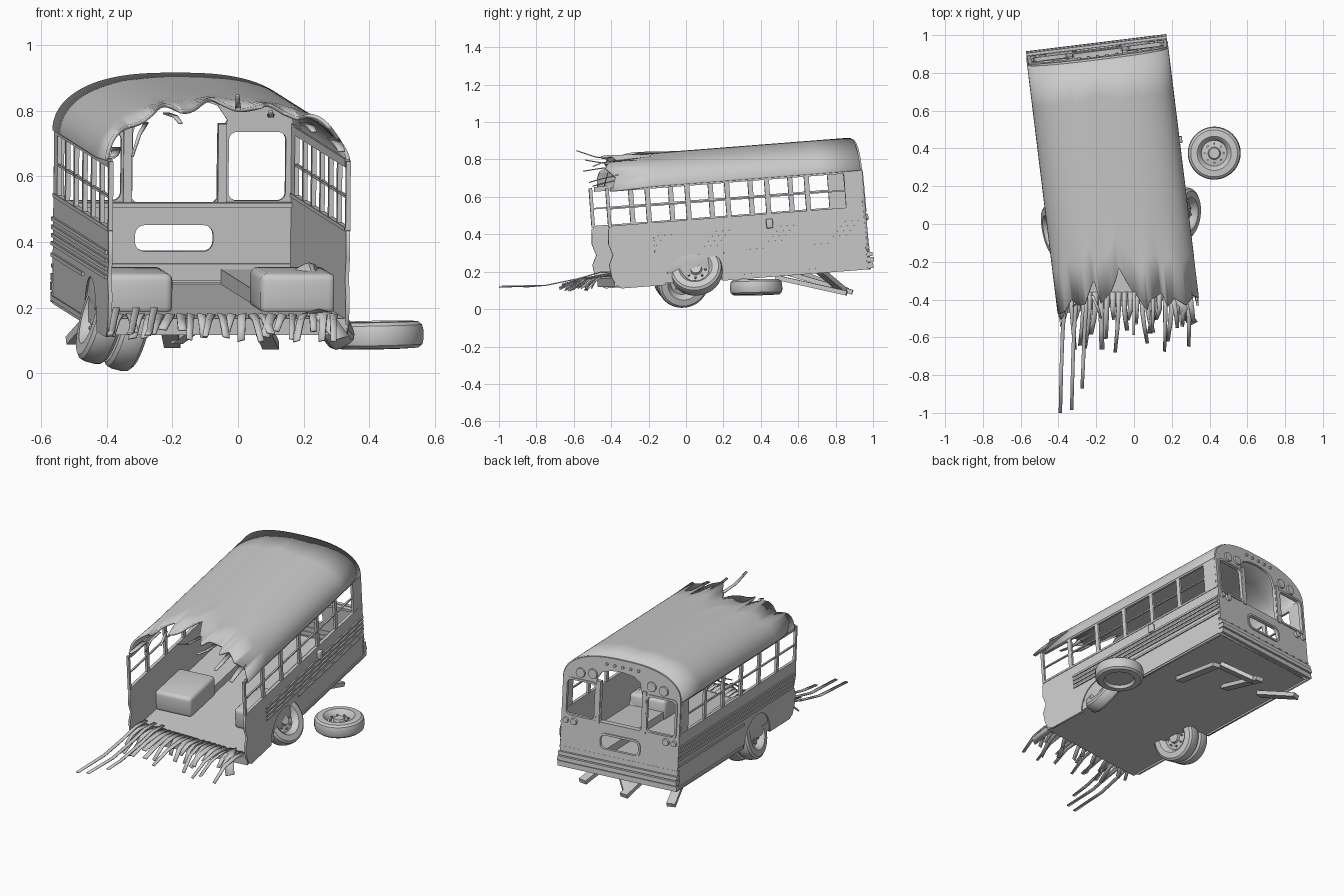
import bpy, bmesh, math, random
from mathutils import Matrix, Vector

if "Cube" in bpy.data.objects:
    bpy.data.objects.remove(bpy.data.objects["Cube"])

random.seed(4)
# tilted frame of the wreck: yaw, pitch, offset
BODY = (Matrix.Translation((-0.083, 0, 0)) @ Matrix.Rotation(math.radians(7), 4, 'Z')
        @ Matrix.Rotation(math.radians(4.4), 4, 'X'))
WORLD = Matrix.Identity(4)


def finish(name, me, mat, smooth=False):
    ob = bpy.data.objects.new(name, me)
    bpy.context.collection.objects.link(ob)
    ob.matrix_world = mat
    if smooth:
        bpy.context.view_layer.objects.active = ob
        bpy.ops.object.select_all(action='DESELECT')
        ob.select_set(True)
        bpy.ops.object.shade_smooth_by_angle(angle=math.radians(35))
    return ob


def from_bm(name, bm, mat, smooth=False):
    bmesh.ops.recalc_face_normals(bm, faces=bm.faces)
    me = bpy.data.meshes.new(name)
    bm.to_mesh(me)
    bm.free()
    return finish(name, me, mat, smooth)


def box(name, lo, hi, bevel=0, mat=BODY):
    bm = bmesh.new()
    lo, hi = Vector(lo), Vector(hi)
    bmesh.ops.create_cube(bm, size=1, matrix=Matrix.Translation((lo + hi) / 2) @ Matrix.Diagonal((*(hi - lo), 1)))
    if bevel:
        bmesh.ops.bevel(bm, geom=bm.edges[:], offset=bevel, segments=3, affect='EDGES', profile=0.5)
    return from_bm(name, bm, mat, bool(bevel))


def beam(name, a, b, w, t):
    a, b = Vector(a), Vector(b)
    m = Matrix.Translation((a + b) / 2) @ (b - a).to_track_quat('Y', 'Z').to_matrix().to_4x4()
    l = (b - a).length / 2
    return box(name, (-w / 2, -l, -t / 2), (w / 2, l, t / 2), mat=m)


def plate(name, loops, thick, mat):
    """Flat plate with holes from closed 2D outlines."""
    cu = bpy.data.curves.new(name, 'CURVE')
    cu.dimensions, cu.fill_mode, cu.extrude = '2D', 'BOTH', thick / 2
    for pts in loops:
        sp = cu.splines.new('POLY')
        sp.points.add(len(pts) - 1)
        for p, q in zip(sp.points, pts):
            p.co = (q[0], q[1], 0, 1)
        sp.use_cyclic_u = True
    tmp = bpy.data.objects.new(name + "_tmp", cu)
    bpy.context.collection.objects.link(tmp)
    dg = bpy.context.evaluated_depsgraph_get()
    me = bpy.data.meshes.new_from_object(tmp.evaluated_get(dg))
    bpy.data.objects.remove(tmp)
    return finish(name, me, BODY @ mat)


def rrect(x0, x1, y0, y1, r):
    pts = []
    for cx, cy, a0 in ((x1 - r, y1 - r, 0), (x0 + r, y1 - r, 90), (x0 + r, y0 + r, 180), (x1 - r, y0 + r, 270)):
        for k in range(6):
            a = math.radians(a0 + k * 18)
            pts.append((cx + r * math.cos(a), cy + r * math.sin(a)))
    return pts


def ribbon(name, pts, w0, w1, thick=0.006, side=(1, 0, 0)):
    bm, side, prev = bmesh.new(), Vector(side).normalized(), None
    for i, p in enumerate(pts):
        h = side * (w0 + (w1 - w0) * i / (len(pts) - 1)) / 2
        row = bm.verts.new(Vector(p) - h), bm.verts.new(Vector(p) + h)
        if prev:
            bm.faces.new((prev[0], prev[1], row[1], row[0]))
        prev = row
    ob = from_bm(name, bm, WORLD, True)
    ob.modifiers.new("thick", 'SOLIDIFY').thickness = thick
    return ob


def disc(name, mat, r, depth):
    bm = bmesh.new()
    bmesh.ops.create_cone(bm, cap_ends=True, segments=24, radius1=r, radius2=r * 0.85, depth=depth, matrix=mat)
    return from_bm(name, bm, BODY, True)


HW = 0.37
rear_v = lambda w: 0.96 - 0.03 * (w - 0.14)


def arch(t, hw=HW):
    c, s = math.cos(t), math.sin(t)
    return math.copysign(abs(c) ** 0.75, c) * hw, 0.67 + 0.17 * s ** 0.95


# roof shell with a torn front edge
JAG = [(-.40, -.48), (-.37, -.46), (-.33, -.40), (-.29, -.43), (-.26, -.42), (-.24, -.37), (-.20, -.29),
       (-.18, -.42), (-.12, -.36), (-.08, -.28), (-.05, -.19), (-.03, -.32), (.02, -.38), (.06, -.46),
       (.08, -.40), (.15, -.36), (.17, -.44), (.21, -.39), (.27, -.43), (.31, -.38), (.35, -.41)]


def torn(u):
    x = u - 0.035
    for (x0, y0), (x1, y1) in zip(JAG, JAG[1:]):
        if x <= x1:
            return y0 + (y1 - y0) * max(0, x - x0) / (x1 - x0) + 0.055 - 0.12 * u
    return JAG[-1][1] + 0.055 - 0.12 * u


bm, rows = bmesh.new(), []
NC, NL = 110, 6
for i in range(NC + 1):
    u, w = arch(math.pi * (1 - i / NC) if 0 < i < NC else (math.pi if i == 0 else 0))
    f, b = torn(u), rear_v(w) + 0.004
    rows.append([bm.verts.new((u, f + (b - f) * k / NL, w - (0.012 * math.sin(u * 40) if k == 0 else 0)))
                 for k in range(NL + 1)])
for a, b in zip(rows, rows[1:]):
    for k in range(NL):
        bm.faces.new((a[k], b[k], b[k + 1], a[k + 1]))
roof = from_bm("roof", bm, BODY, True)
md = roof.modifiers.new("thick", 'SOLIDIFY')
md.thickness, md.offset = 0.012, 0

# floor, raised side ledges and wheel housings
box("floor", (-0.365, -0.42, 0.15), (0.365, 0.95, 0.2))
for s in (-1, 1):
    e = sorted((s * 0.145, s * 0.365))
    box("ledge", (e[0], -0.05, 0.2), (e[1], 0.945, 0.245))
    box("wheel_housing", (e[0] - .01 * (s > 0), -0.14, 0.19), (e[1] + .01 * (s < 0), 0.16, 0.315), 0.022)

# side walls, window frames and rub rails
for s in (-1, 1):
    side = Matrix(((0, 0, 1, s * 0.364), (1, 0, 0, 0), (0, 1, 0, 0), (0, 0, 0, 1)))
    wheel_arch = [(0.01 + 0.155 * math.cos(a), 0.14 + 0.155 * math.sin(a))
                  for a in [math.pi * (1 - k / 14) for k in range(15)]]
    front = [(0.955, 0.14), (0.955, 0.475), (-0.41, 0.475), (-0.43, 0.46), (-0.435, 0.38), (-0.415, 0.32),
             (-0.44, 0.27), (-0.43, 0.2), (-0.41, 0.16), (-0.38, 0.14)]
    plate("side_wall", [front + wheel_arch], 0.012, side)
    x0, x1 = s * 0.364 - 0.007, s * 0.364 + 0.007
    for k in range(7):
        v = -0.42 + 0.215 * k
        wd = 0.009 if k == 0 else 0.013
        box("window_pillar", (x0, v - wd, 0.47), (x1, v + wd, 0.68))
    box("window_sash", (x0 + .002, -0.42, 0.566), (x1 - .002, 0.9, 0.574))
    box("window_sill", (x0 - .002, -0.42, 0.466), (x1 + .002, 0.955, 0.478))
    box("window_header", (x0, -0.4, 0.66), (x1, 0.95, 0.685))
    box("rear_corner_post", (x0, 0.88, 0.47), (x1, 0.945, 0.69))
    for w in (0.29, 0.325, 0.35, 0.375, 0.4):
        a = -0.19 if s > 0 else -0.4
        if w < 0.3:
            a = 0.18
        o = sorted((s * 0.366, s * 0.377))
        box("rub_rail", (o[0], a, w - 0.006), (o[1], 0.955, w + 0.006))
    o = sorted((s * 0.366, s * 0.374))
    box("lower_rail", (o[0], 0.18, 0.15), (o[1], 0.955, 0.165))
    if s > 0:
        box("side_latch", (0.366, 0.42, 0.4), (0.39, 0.455, 0.45), 0.006)

# rear wall with window openings
back = Matrix(((1, 0, 0, 0), (0, -0.03, -1, 0.96), (0, 1, 0, 0), (0, 0, 0, 1)))
outline = [(-0.37, 0.14), (0.37, 0.14)] + [arch(math.pi * k / 40 if k < 40 else math.pi) for k in range(41)]
door = [(-0.13, 0.46), (-0.12, 0.45), (0.12, 0.45), (0.13, 0.46), (0.13, 0.66), (0.16, 0.70), (0.13, 0.745),
        (0.07, 0.765), (0, 0.77), (-0.07, 0.76), (-0.11, 0.735), (-0.13, 0.66)]
letter = rrect(-0.12, 0.12, 0.3, 0.38, 0.03)
rear_windows = [rrect(min(s * .165, s * .34), max(s * .165, s * .34), 0.455, 0.665, 0.025) for s in (-1, 1)]
plate("rear_wall", [outline, door, letter] + rear_windows, 0.014, back)
frame_mat = back @ Matrix.Translation((0, 0, -0.006))
for s, win in zip((-1, 1), rear_windows):
    c = s * 0.2525
    plate("rear_window_frame", [win, rrect(c - .1, c + .1, 0.443, 0.677, 0.03)], 0.014, frame_mat)
plate("lower_window_frame", [letter, rrect(-.132, .132, 0.288, 0.392, 0.038)], 0.014, frame_mat)
box("rear_inner_sill", (-0.36, 0.92, 0.435), (0.36, 0.95, 0.45))

# door posts, bumper and lamps on the rear
for s in (-1, 1):
    o = sorted((s * 0.132, s * 0.158))
    box("door_post", (o[0], 0.935, 0.44), (o[1], 0.965, 0.69))
    for u, w, r in ((0.185, 0.725, 0.032), (0.262, 0.715, 0.032), (0.34, 0.42, 0.018), (0.29, 0.42, 0.022)):
        m = Matrix.Translation((s * u, rear_v(w) + 0.012, w)) @ Matrix.Rotation(math.radians(-90), 4, 'X')
        disc("rear_lamp", m, r, 0.02)
for w0, w1, d in ((0.145, 0.175, 0.02), (0.18, 0.205, 0.026), (0.21, 0.232, 0.02), (0.25, 0.262, 0.006)):
    box("rear_bumper", (-0.374, 0.945, w0), (0.374, 0.958 + d, w1))
for k in range(5):
    m = Matrix.Translation((-0.1 + 0.05 * k, 0.955, 0.80)) @ Matrix.Rotation(math.radians(-90), 4, 'X')
    disc("roof_marker", m, 0.009, 0.02)

# wheels: lathed tyre and rim, with bolts
TYRE = [(0, .028), (.028, .028), (.033, .014), (.068, .008), (.08, .034), (.09, .042), (.124, .04), (.136, .03),
        (.14, .015), (.14, -.015), (.136, -.03), (.124, -.04), (.09, -.042), (.082, -.025), (0, -.025)]


def wheel(name, centre, axis):
    bm = bmesh.new()
    vs = [bm.verts.new((r, 0, z)) for r, z in TYRE]
    es = [bm.edges.new(p) for p in zip(vs, vs[1:])]
    bmesh.ops.spin(bm, geom=vs + es, cent=(0, 0, 0), axis=(0, 0, 1), angle=math.tau, steps=44)
    bmesh.ops.remove_doubles(bm, verts=bm.verts, dist=1e-4)
    for k in range(8):
        a = math.tau * k / 8
        bmesh.ops.create_cone(bm, cap_ends=True, segments=6, radius1=.006, radius2=.006, depth=.02,
                              matrix=Matrix.Translation((.05 * math.cos(a), .05 * math.sin(a), .014)))
    q = Vector(axis).normalized().to_track_quat('Z', 'Y')
    from_bm(name, bm, Matrix.Translation(centre) @ q.to_matrix().to_4x4(), True)


n = Vector((-0.93, -0.2, 0.25)).normalized()
outer = Vector((-0.415, -0.035, 0.168))
wheel("left_outer_wheel", outer, n)
wheel("left_inner_wheel", outer - n * 0.086, -n)
wheel("right_wheel", (0.258, 0.055, 0.205), (0.85, -0.1, 0.48))
wheel("loose_wheel", (0.425, 0.375, 0.117), (-0.02, -0.02, 1))

# broken beams hanging below the rear
for a, b in (((-.22, .55, .19), (-.2, .89, .09)), ((.06, .48, .17), (.1, .86, .085)),
             ((-.42, .62, .19), (-.5, .86, .1)), ((-.05, .72, .2), (-.19, .84, .1))):
    beam("hanging_beam", a, b, 0.05, 0.025)

# torn floor strips at the front
for x, y, z in ((-.39, -1.0, .12), (-.33, -.985, .125), (-.275, -.87, .12)):
    base = x + 0.02
    ribbon("long_strip", [(base, -.36, .2), (base, -.46, .2), (x + .012, -.58, .165), (x + .006, -.75, .13),
                          (x, y, z)], 0.022, 0.018)
for k in range(22):
    x = -0.36 + 0.031 * k
    y = -0.5 - random.random() * 0.18
    dx, z = random.uniform(-.03, .03), random.uniform(.1, .14)
    ribbon("floor_strip", [(x, -.36, .178), (x, -.45, .182), (x + dx * .4, (y - .45) / 2, .165), (x + dx, y, z)],
           0.028, random.uniform(.014, .028), side=(1, random.uniform(-.2, .2), random.uniform(-.3, .3)))
ribbon("wide_flap", [(.22, -.38, .19), (.26, -.46, .18), (.315, -.53, .11)], 0.06, 0.05, side=(1, .5, .3))

# bent roof shreds
for pts, w in (([(0, -.34, .808), (0, -.48, .815), (-.002, -.585, .85)], .02),
               ([(-.28, -.36, .765), (-.3, -.42, .73), (-.322, -.44, .66)], .014),
               ([(-.22, -.38, .795), (-.19, -.45, .785), (-.175, -.5, .765)], .018),
               ([(.2, -.36, .765), (.22, -.46, .755), (.23, -.55, .74)], .03),
               ([(.29, -.36, .72), (.305, -.45, .7), (.315, -.52, .68)], .035),
               ([(.1, -.36, .79), (.1, -.45, .785), (.1, -.54, .80)], .022),
               ([(-.37, -.38, .69), (-.375, -.46, .67), (-.385, -.5, .66)], .03)):
    ribbon("roof_shred", pts, w, w * 0.6)
